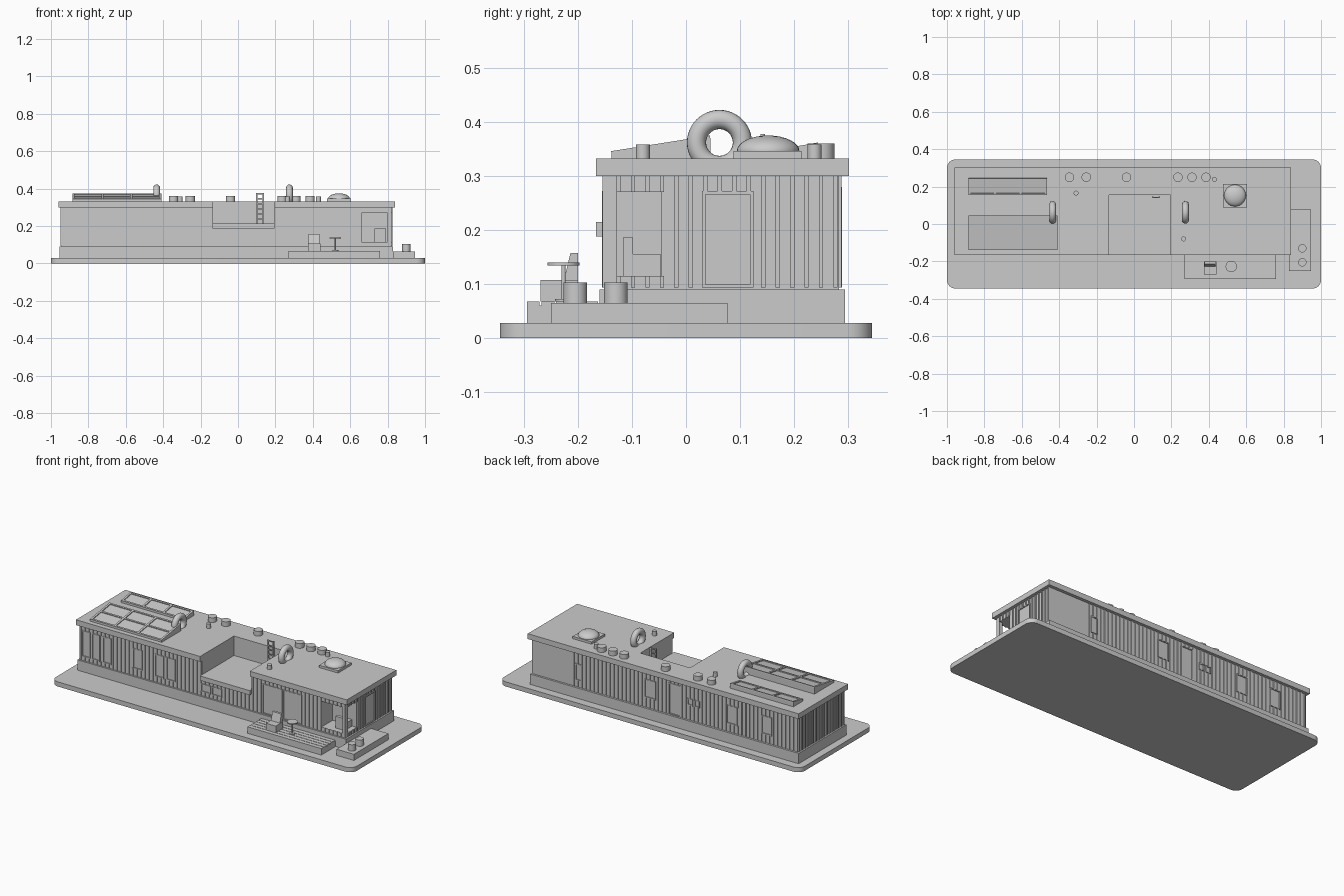
import bpy, bmesh, math
from mathutils import Matrix, Vector

if "Cube" in bpy.data.objects:
    bpy.data.objects.remove(bpy.data.objects["Cube"])

grey = bpy.data.materials.new("light_grey")
grey.use_nodes = True
COLOUR = (0.6, 0.6, 0.6, 1)
grey.diffuse_color = COLOUR
grey.node_tree.nodes["Principled BSDF"].inputs["Base Color"].default_value = COLOUR


def finish(name, bm, smooth=False, matrix=None):
    bmesh.ops.recalc_face_normals(bm, faces=bm.faces[:])
    if matrix:
        bm.transform(matrix)
    mesh = bpy.data.meshes.new(name)
    bm.to_mesh(mesh)
    bm.free()
    ob = bpy.data.objects.new(name, mesh)
    bpy.context.collection.objects.link(ob)
    mesh.materials.append(grey)
    if smooth:
        bpy.ops.object.select_all(action='DESELECT')
        ob.select_set(True)
        bpy.context.view_layer.objects.active = ob
        bpy.ops.object.shade_smooth_by_angle(angle=math.radians(40))
    return ob


def boxes(name, items, matrix=None):
    """One object from (x0, x1, y0, y1, z0, z1) boxes."""
    bm = bmesh.new()
    for x0, x1, y0, y1, z0, z1 in items:
        centre = Matrix.Translation(((x0 + x1) / 2, (y0 + y1) / 2, (z0 + z1) / 2))
        bmesh.ops.create_cube(bm, size=1, matrix=centre @ Matrix.Diagonal((x1 - x0, y1 - y0, z1 - z0, 1)))
    return finish(name, bm, matrix=matrix)


def prism(name, outline, low, high, axis='z', smooth=False):
    """Outline in xy pushed along z, or in yz pushed along x."""
    bm = bmesh.new()
    place = (lambda a, b, h: (a, b, h)) if axis == 'z' else (lambda a, b, h: (h, a, b))
    face = bm.faces.new([bm.verts.new(place(a, b, low)) for a, b in outline])
    top = bmesh.ops.extrude_face_region(bm, geom=[face])
    moved = [v for v in top["geom"] if isinstance(v, bmesh.types.BMVert)]
    bmesh.ops.translate(bm, verts=moved, vec=Vector(place(0, 0, high - low)))
    return finish(name, bm, smooth)


def cylinder(name, x, y, z0, z1, r, sides=32):
    bm = bmesh.new()
    bmesh.ops.create_cone(bm, cap_ends=True, segments=sides, radius1=r, radius2=r, depth=z1 - z0,
                          matrix=Matrix.Translation((x, y, (z0 + z1) / 2)))
    return finish(name, bm, True)


# Rounded ground slab
R = 0.045
slab = []
for k, (sx, sy) in enumerate(((1, 1), (-1, 1), (-1, -1), (1, -1))):
    for i in range(9):
        a = math.pi / 2 * (k + i / 8)
        slab.append((sx * (1 - R) + R * math.cos(a), sy * (0.345 - R) + R * math.sin(a)))
prism("ground_slab", slab, 0, 0.028, smooth=True)

# Main volume in layers around the roof terrace and the corner porch
W, E, S, N = -0.945, 0.82, -0.15, 0.283
TW, TE, TN = -0.135, 0.195, 0.155
PX, PY = 0.66, -0.045


def footprint(w, e, s, n, terrace, porch):
    pts = [(w, s)]
    if terrace:
        pts += [(TW, s), (TW, TN), (TE, TN), (TE, s)]
    pts += [(PX, s), (PX, PY), (e, PY)] if porch else [(e, s)]
    return pts + [(e, n), (w, n)]


boxes("plinth", [(-0.955, 0.83, -0.16, 0.295, 0.028, 0.09)])
for name, z0, z1, terrace, porch in (("wall_base", 0.09, 0.115, False, False),
                                     ("wall_lower", 0.115, 0.2, False, True),
                                     ("wall_upper", 0.2, 0.27, True, True),
                                     ("wall_head", 0.27, 0.3, True, False)):
    prism(name, footprint(W, E, S, N, terrace, porch), z0, z1)
prism("roof", footprint(-0.96, 0.84, -0.167, 0.302, True, False), 0.3, 0.332)
boxes("terrace_floor", [(TW, TE, -0.167, TN, 0.188, 0.215)])
boxes("porch_post", [(E - 0.02, E, S, S + 0.022, 0.115, 0.27)])

# Openings for each wall: (start, end, bottom, top)
front_windows = [(-0.93, -0.875, 0.115, 0.272), (-0.865, -0.81, 0.115, 0.272), (-0.79, -0.735, 0.115, 0.272),
                 (-0.59, -0.53, 0.135, 0.255), (-0.445, -0.385, 0.125, 0.26), (-0.37, -0.31, 0.125, 0.26),
                 (-0.14, -0.075, 0.115, 0.165), (-0.065, 0, 0.115, 0.165),
                 (0.27, 0.4, 0.093, 0.272), (0.405, 0.53, 0.093, 0.272)]
back_windows = [(0.49, 0.535, 0.13, 0.23), (0, 0.075, 0.15, 0.26), (-0.165, -0.085, 0.093, 0.28),
                (-0.245, -0.21, 0.18, 0.22), (-0.29, -0.255, 0.18, 0.22),
                (-0.54, -0.47, 0.14, 0.25), (-0.77, -0.7, 0.14, 0.25)]
right_windows = [(0.03, 0.125, 0.093, 0.272)]


def on_wall(wall, u0, u1, z0, z1, out, back=0.004):
    """Box lying on a wall and standing proud by out."""
    return {"front": (u0, u1, S - out, S + back, z0, z1), "back": (u0, u1, N - back, N + out, z0, z1),
            "right": (E - back, E + out, u0, u1, z0, z1), "left": (W - out, W + back, u0, u1, z0, z1)}[wall]


def dress(wall, start, end, windows, blanks=()):
    """Vertical battens broken by openings, with frames and panes."""
    strips, frames, panes = [], [], []
    count = round((end - start) / 0.0265)
    for i in range(count + 1):
        u = start + (end - start) * i / count
        spans, low = [], 0.093
        for a, b, z0, z1 in sorted(list(windows) + list(blanks), key=lambda o: o[2]):
            if a - 0.005 < u < b + 0.005:
                spans.append((low, z0))
                low = z1
        spans.append((low, 0.3))
        strips += [on_wall(wall, u - 0.004, u + 0.004, z0, z1, 0.005) for z0, z1 in spans if z1 - z0 > 0.004]
    t = 0.006
    for a, b, z0, z1 in windows:
        panes.append(on_wall(wall, a, b, z0, z1, 0.001))
        for f in ((a, a + t, z0, z1), (b - t, b, z0, z1), (a + t, b - t, z0, z0 + t), (a + t, b - t, z1 - t, z1)):
            frames.append(on_wall(wall, *f, 0.006))
    boxes(wall + "_battens", strips)
    if windows:
        boxes(wall + "_window_frames", frames)
        boxes(wall + "_window_panes", panes)


dress("front", W + 0.006, E - 0.006, front_windows, [(TW, TE, 0.186, 0.3), (PX, E - 0.02, 0.115, 0.27)])
dress("back", W + 0.006, 0.545, back_windows)
dress("right", S + 0.025, N - 0.006, right_windows, [(S + 0.022, PY, 0.115, 0.27)])
dress("left", S + 0.006, N - 0.006, [])

# Porch seat
boxes("porch_seat", [(0.73, 0.79, -0.117, -0.047, 0.115, 0.155), (0.73, 0.79, -0.117, -0.098, 0.155, 0.186)])

# Front deck of planks, side deck with planters
boxes("front_deck", [(0.27, 0.76, -0.295, -0.16, 0.028, 0.06)]
      + [(0.27, 0.76, -0.295 + i * 0.027, -0.271 + i * 0.027, 0.06, 0.067) for i in range(5)])
boxes("side_deck", [(0.83, 0.945, -0.25, 0.077, 0.028, 0.065)])
for i, y in enumerate((-0.205, -0.13)):
    cylinder(f"planter_{i + 1}", 0.9, y, 0.065, 0.103, 0.022)

# Deck chair and round table
boxes("deck_chair_seat", [(0.375, 0.44, -0.27, -0.2, 0.067, 0.107)])
prism("deck_chair_back", [(-0.228, 0.1), (-0.2, 0.1), (-0.2, 0.157), (-0.214, 0.157)], 0.378, 0.437, 'x')
cylinder("table_foot", 0.52, -0.227, 0.067, 0.072, 0.016)
cylinder("table_stem", 0.52, -0.227, 0.07, 0.136, 0.004, 12)
cylinder("table_top", 0.52, -0.227, 0.134, 0.14, 0.03)

# Roof vents
for i, x in enumerate((-0.345, -0.255, -0.04, 0.235, 0.31, 0.385)):
    cylinder(f"roof_vent_{i + 1}", x, 0.25, 0.332, 0.36, 0.025)
for i, (x, y) in enumerate(((0.43, 0.238), (-0.31, 0.165), (0.265, -0.08))):
    cylinder(f"roof_pipe_{i + 1}", x, y, 0.332, 0.358, 0.013, 24)

# Standing life rings
for name, x in (("left_ring", 0.275), ("right_ring", -0.435)):
    bpy.ops.mesh.primitive_torus_add(location=(x, 0.062, 0.362), rotation=(0, math.pi / 2, 0), major_radius=0.0425,
                                     minor_radius=0.0178, major_segments=48, minor_segments=20)
    ring = bpy.context.object
    ring.name = name
    ring.data.materials.append(grey)
    bpy.ops.object.shade_smooth()

# Domed skylight
boxes("skylight_curb", [(0.477, 0.603, 0.088, 0.214, 0.332, 0.346)])
dome = bmesh.new()
bmesh.ops.create_uvsphere(dome, u_segments=32, v_segments=16, radius=1)
finish("skylight_dome", dome, True, Matrix.Translation((0.54, 0.152, 0.346)) @ Matrix.Diagonal((0.058, 0.058, 0.029, 1)))

# Tilted solar arrays on wedges
for name, x0, x1, y0, y1, rise, rows in (("front_solar", -0.885, -0.41, -0.138, 0.045, 0.029, 2),
                                         ("back_solar", -0.885, -0.465, 0.155, 0.245, 0.016, 1)):
    zl, zh = 0.341, 0.341 + rise
    prism(name + "_wedge", [(y0, 0.332), (y1, 0.332), (y1, zh), (y0, zl)], x0, x1, 'x')
    length, width = math.hypot(y1 - y0, rise), x1 - x0
    bars = [(i * (width - 0.012) / 3, i * (width - 0.012) / 3 + 0.012, 0, length, -0.001, 0.005) for i in range(4)]
    bars += [(0, width, j * (length - 0.01) / rows, j * (length - 0.01) / rows + 0.01, -0.001, 0.0048)
             for j in range(rows + 1)]
    tilt = Matrix.Translation((x0, y0, zl)) @ Matrix.Rotation(math.atan2(rise, y1 - y0), 4, 'X')
    boxes(name + "_frame", bars, tilt)

# Terrace ladder
boxes("roof_ladder", [(x, x + 0.008, 0.138, 0.146, 0.215, 0.378) for x in (0.097, 0.131)]
      + [(0.1, 0.136, 0.139, 0.145, 0.235 + i * 0.027, 0.241 + i * 0.027) for i in range(6)])
